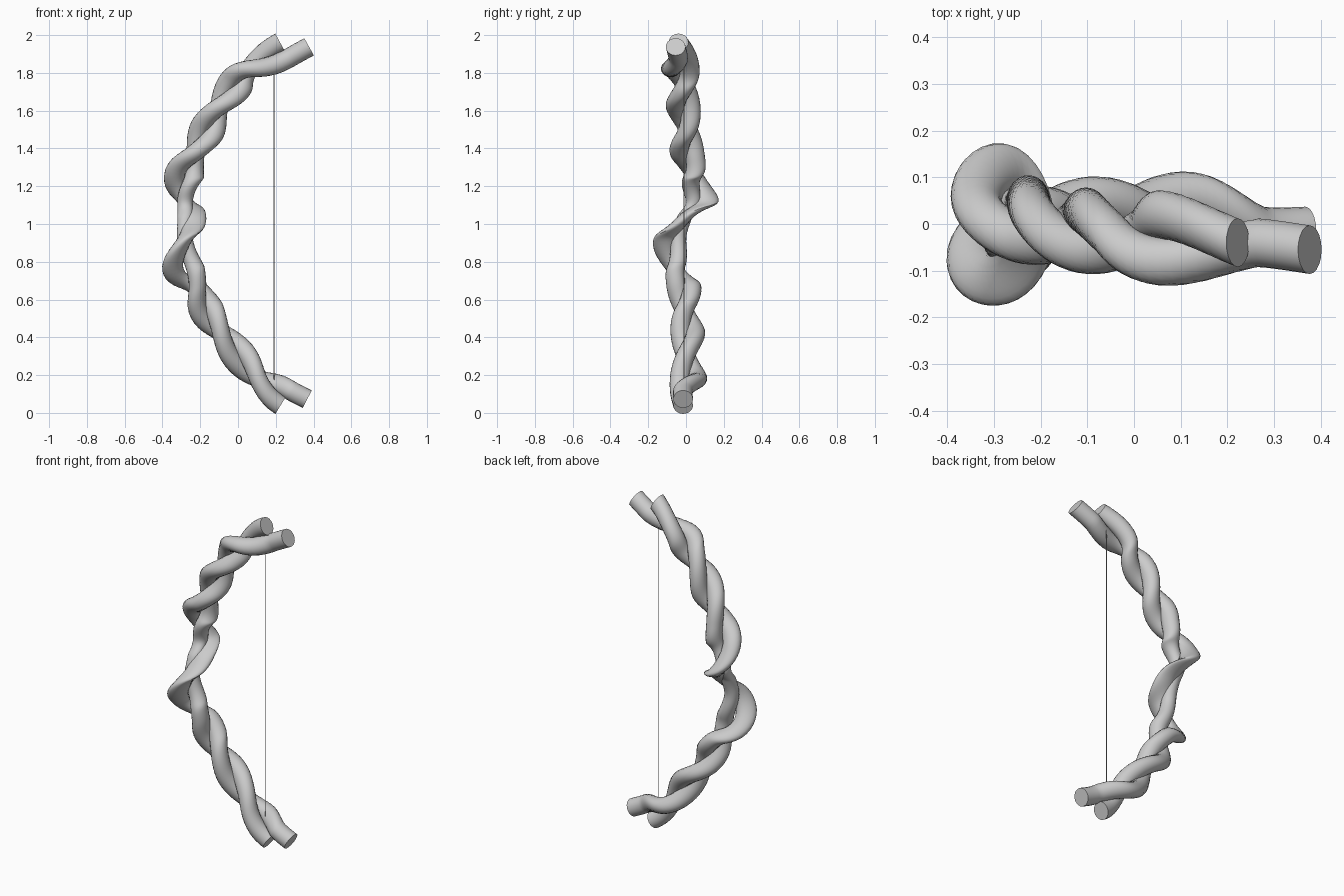
import bpy, bmesh, math
from mathutils import Vector

if "Cube" in bpy.data.objects:
    bpy.data.objects.remove(bpy.data.objects["Cube"])

# Bow axis keys: x, y, z, twist degrees, inner offset, outer offset, flattening
KEYS = [
    (.345, -.015, .03, 0, .048, .048, 0), (.25, -.015, .08, 0, .048, .048, 0),
    (.12, .01, .17, 80, .05, .045, 0), (.015, .01, .29, 170, .04, .04, 0),
    (-.085, .01, .42, 265, .04, .04, 0), (-.16, 0, .53, 350, .04, .04, 0),
    (-.215, -.01, .66, 450, .04, .04, 0), (-.265, -.05, .77, 540, .08, .035, .4),
    (-.28, -.05, .92, 630, .06, .01, 1), (-.27, -.01, 1.03, 720, .04, .01, 1),
    (-.28, .05, 1.12, 810, .06, .01, 1), (-.28, .035, 1.26, 900, .055, .05, .2),
    (-.225, .005, 1.38, 990, .04, .04, 0), (-.165, 0, 1.50, 1080, .045, .04, 0),
    (-.10, -.015, 1.62, 1170, .04, .04, 0), (-.02, -.02, 1.73, 1260, .042, .042, 0),
    (.06, -.025, 1.82, 1350, .055, .045, 0), (.245, -.04, 1.92, 1440, .048, .048, 0),
    (.353, -.055, 1.98, 1440, .048, .048, 0)]
LAST = len(KEYS) - 1
RADIUS = .052


def sample(u):
    """Smooth interpolation of the key table."""
    i = min(int(u), LAST - 1)
    t = u - i
    a, b, c, d = (KEYS[max(0, min(LAST, i + k))] for k in (-1, 0, 1, 2))
    return [.5 * (2 * q + (r - p) * t + (2 * p - 5 * q + 4 * r - s) * t * t
                  + (3 * q - p - 3 * r + s) * t ** 3)
            for p, q, r, s in zip(a, b, c, d)]


def strand(name, start, end, offset_column, phase, stretch, squash,
           sides=20, steps=160):
    """Round sections in the plane across the bow, spun around its axis."""
    bm = bmesh.new()
    rings = []
    for k in range(steps + 1):
        u = start + (end - start) * k / steps
        s = sample(u)
        p, q = sample(max(0, u - .1)), sample(min(LAST, u + .1))
        tangent = Vector((q[0] - p[0], 0, q[2] - p[2])).normalized()
        inner = Vector((tangent.z, 0, -tangent.x))
        side = Vector((0, 1, 0))
        ang = math.radians(max(0, min(1440, s[3]))) + phase
        radial = inner * math.cos(ang) + side * math.sin(ang)
        around = side * math.cos(ang) - inner * math.sin(ang)
        centre = Vector(s[:3]) + s[offset_column] * radial
        wide, thin = 1 + stretch * s[6], 1 + squash * s[6]
        rings.append([bm.verts.new(centre + RADIUS * (
            radial * wide * math.cos(j * math.tau / sides)
            + around * thin * math.sin(j * math.tau / sides)))
            for j in range(sides)])
    for a, b in zip(rings, rings[1:]):
        for j in range(sides):
            n = (j + 1) % sides
            bm.faces.new((a[j], a[n], b[n], b[j]))
    bm.faces.new(rings[0])
    bm.faces.new(rings[-1])
    bmesh.ops.recalc_face_normals(bm, faces=bm.faces)
    me = bpy.data.meshes.new(name)
    bm.to_mesh(me)
    bm.free()
    ob = bpy.data.objects.new(name, me)
    bpy.context.collection.objects.link(ob)
    bpy.context.view_layer.objects.active = ob
    ob.select_set(True)
    bpy.ops.object.shade_smooth_by_angle(angle=math.radians(40))
    ob.select_set(False)


# Two intertwined limbs; the inner one is longer and flares at the grip
strand("inner_strand", 0, LAST, 4, 0, .2, -.15)
strand("outer_strand", 1, LAST - 1, 5, math.pi, -.2, -.2)

# Bowstring
bpy.ops.mesh.primitive_cylinder_add(vertices=8, radius=.002, depth=1.68,
                                    location=(.19, -.01, 1.015))
bpy.context.object.name = "bowstring"
